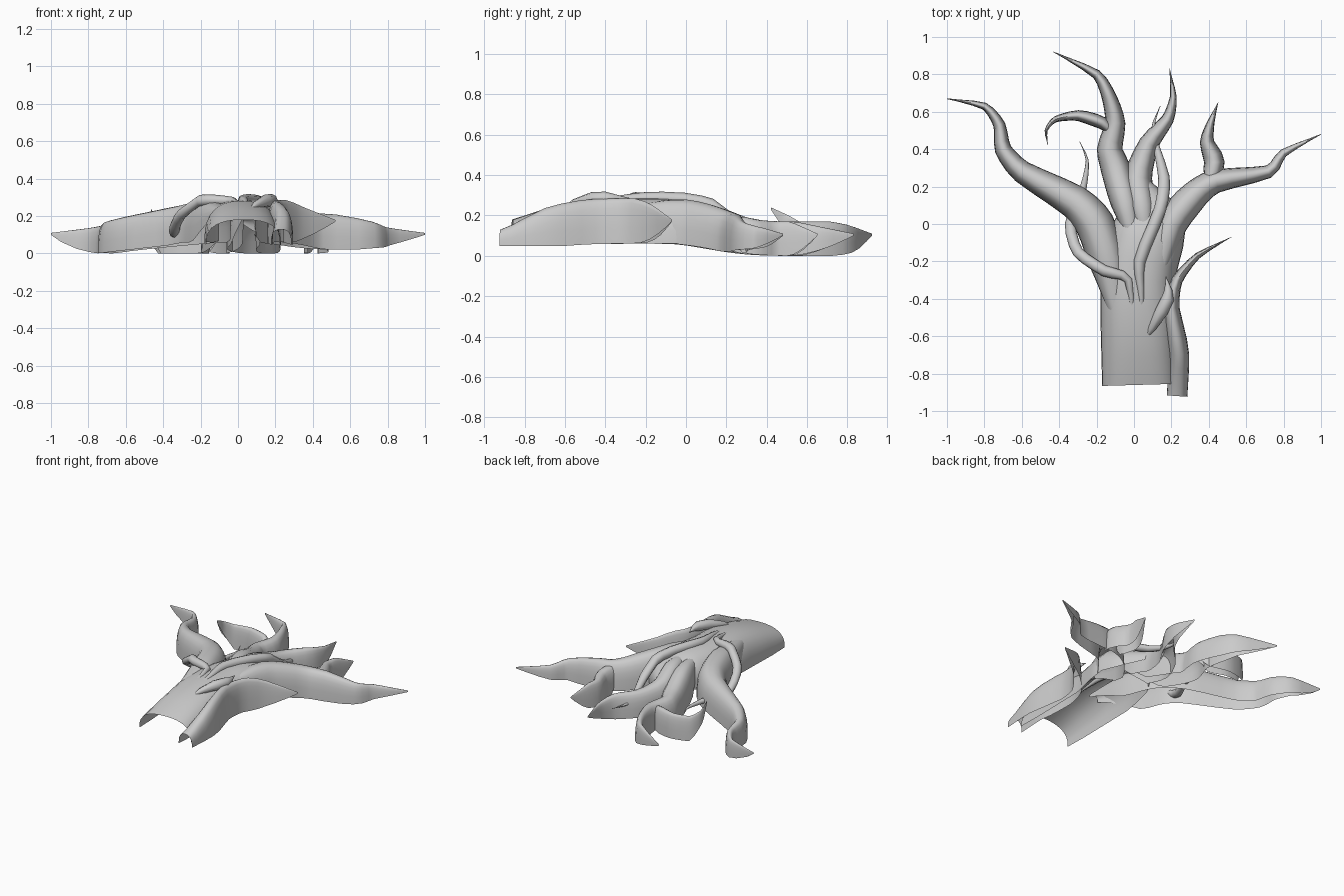
import bpy
import bmesh
import math
from mathutils import Vector

default_cube = bpy.data.objects.get("Cube")
if default_cube:
    bpy.data.objects.remove(default_cube, do_unlink=True)

# One plain grey for the whole root system
grey = bpy.data.materials.new("plain_grey")
grey.use_nodes = True
grey.diffuse_color = (0.6, 0.6, 0.6, 1)
grey.node_tree.nodes["Principled BSDF"].inputs["Base Color"].default_value = grey.diffuse_color


def clamp(value):
    return max(0, min(1, value))


def mix(start, end, factor):
    return start + (end - start) * factor


def hump(y):
    """Overall swell of the root system, steeper behind than in front."""
    offset = y + .22
    return math.exp(-(offset * (2.2 if offset > 0 else 1.8)) ** 4)


def crown(y):
    return .17 + .115 * hump(y)


def smooth_path(points, cuts=3):
    """Curve through the points, with position, sideways direction and progress."""
    pts = [Vector((x, y, 0)) for x, y in points]
    last = len(pts) - 1
    path = []
    for i in range(last):
        before, here = pts[max(i - 1, 0)], pts[i]
        there, after = pts[i + 1], pts[min(i + 2, last)]
        leaving = (there - before) / 3
        arriving = (after - here) / 3
        for step in range(cuts):
            u = step / cuts
            ease = u * u * (3 - 2 * u)
            path.append(mix(here, there, ease)
                        + leaving * u * (1 - u) ** 2
                        - arriving * u * u * (1 - u))
    path.append(pts[last])

    lengths = [0]
    for a, b in zip(path, path[1:]):
        lengths.append(lengths[-1] + (b - a).length)

    stations = []
    for i, spot in enumerate(path):
        travel = path[min(i + 1, len(path) - 1)] - path[max(i - 1, 0)]
        side = Vector((travel.y, -travel.x, 0)).normalized()
        stations.append((spot, side, lengths[i] / lengths[-1]))
    return stations


def loft(name, rings, closed):
    """Skin a list of equal point rings into a smooth shaded object."""
    bm = bmesh.new()
    rows = [[bm.verts.new(point) for point in ring] for ring in rings]
    count = len(rows[0])
    spans = count if closed else count - 1
    for near, far in zip(rows, rows[1:]):
        for j in range(spans):
            k = (j + 1) % count
            bm.faces.new((near[j], far[j], far[k], near[k]))
    mesh = bpy.data.meshes.new(name)
    bm.to_mesh(mesh)
    bm.free()
    mesh.materials.append(grey)
    obj = bpy.data.objects.new(name, mesh)
    bpy.context.collection.objects.link(obj)
    bpy.ops.object.select_all(action='DESELECT')
    obj.select_set(True)
    bpy.context.view_layer.objects.active = obj
    bpy.ops.object.shade_smooth_by_angle(angle=math.radians(60))


def root(name, points, width, tip=.11, taper=1.5, thin=.7, keel=1.5,
         sink=.04, buried=True, steps=12):
    """Hollow arch, open underneath, narrowing to a pinched tip."""
    rings = []
    for spot, side, t in smooth_path(points):
        half = width * max(.02, min(1, taper * (1 - t)))
        pinch = clamp((t - thin) / (1 - thin))
        start = clamp(1 - 5 * t)
        top = mix(crown(spot.y), tip, pinch) - sink * start
        bottom = mix(.06 * hump(max(spot.y, -.6)), tip - .01, pinch ** keel)
        if buried:
            # the start is a narrow ridge sunk into its parent
            half *= 1 - .6 * start
            bottom = mix(bottom, top, .8 * start)
        ring = []
        for j in range(steps + 1):
            angle = math.pi * j / steps
            across = math.copysign(abs(math.cos(angle)) ** .8, math.cos(angle))
            rise = clamp(math.sin(angle)) ** .75
            height = Vector((0, 0, mix(bottom, top, rise)))
            ring.append(spot + side * half * across + height)
        rings.append(ring)
    loft(name, rings, closed=False)


def vine(name, points, radius, drop=1, low=.1, steps=8):
    """Thin round runner rising out of the crown, then dropping to a low height."""
    rings = []
    for spot, side, t in smooth_path(points):
        thick = radius * max(.05, min(1, 3 * t, 3 * (1 - t)))
        rest = crown(spot.y) - (radius - thick) * clamp(1 - 2 * t)
        height = mix(rest, low, clamp((t - drop) * 4))
        ring = []
        for j in range(steps):
            angle = math.tau * j / steps
            lift = Vector((0, 0, height + thick * math.sin(angle)))
            ring.append(spot + side * thick * math.cos(angle) + lift)
        rings.append(ring)
    loft(name, rings, closed=True)


# Broad hollow trunk with an open front end
root("trunk", [(.03, -.86), (.02, -.3), (.08, 0), (0, .3)],
     width=.2, tip=.18, taper=4, sink=.01, buried=False, steps=16)

# Lobe along the trunk's side, ending in a short side root
root("side_root", [(.23, -.92), (.24, -.7), (.2, -.45), (.23, -.3),
                   (.34, -.17), (.52, -.07)],
     width=.055, tip=.18, sink=.05, buried=False)

# Long root sweeping out on the -x side
root("long_root", [(-.08, -.5), (-.14, -.2), (-.21, 0), (-.32, .12), (-.6, .28),
                   (-.7, .4), (-.72, .53), (-.8, .63), (-1, .67)],
     width=.105, keel=4)

# Middle fork: tall arm, its hooked offshoot, and the second arm
root("middle_arm", [(0, -.1), (-.05, .12), (-.1, .3), (-.13, .4), (-.1, .54),
                    (-.13, .67), (-.2, .8), (-.43, .92)],
     width=.08)
root("hooked_arm", [(-.1, .47), (-.17, .54), (-.3, .58), (-.42, .56),
                    (-.47, .5), (-.46, .42)],
     width=.035, tip=.24, keel=1)
root("second_arm", [(.07, -.1), (.04, .1), (.02, .25), (.08, .43), (.18, .56),
                    (.21, .68), (.19, .83)],
     width=.08)

# Forked root on the +x side
root("forked_root", [(.12, -.3), (.2, 0), (.33, .16), (.44, .23),
                     (.72, .28), (.8, .38), (1, .48)],
     width=.085, thin=.6)
root("fork_spur", [(.4, .2), (.43, .33), (.39, .44), (.41, .54), (.45, .65)],
     width=.055)

# Thin runners over the trunk
vine("outer_vine", [(0, -.6), (-.03, -.3), (-.16, -.25), (-.3, -.15), (-.34, 0),
                    (-.27, .2), (-.25, .34), (-.29, .44)],
     radius=.03, drop=.4)
vine("middle_vine", [(.02, -.6), (.04, -.4), (.03, -.2), (.14, .08),
                     (.16, .25), (.1, .5), (.14, .63)],
     radius=.033, drop=.6)
vine("short_vine", [(.06, -.62), (.18, -.4), (.17, -.28)], radius=.035)
